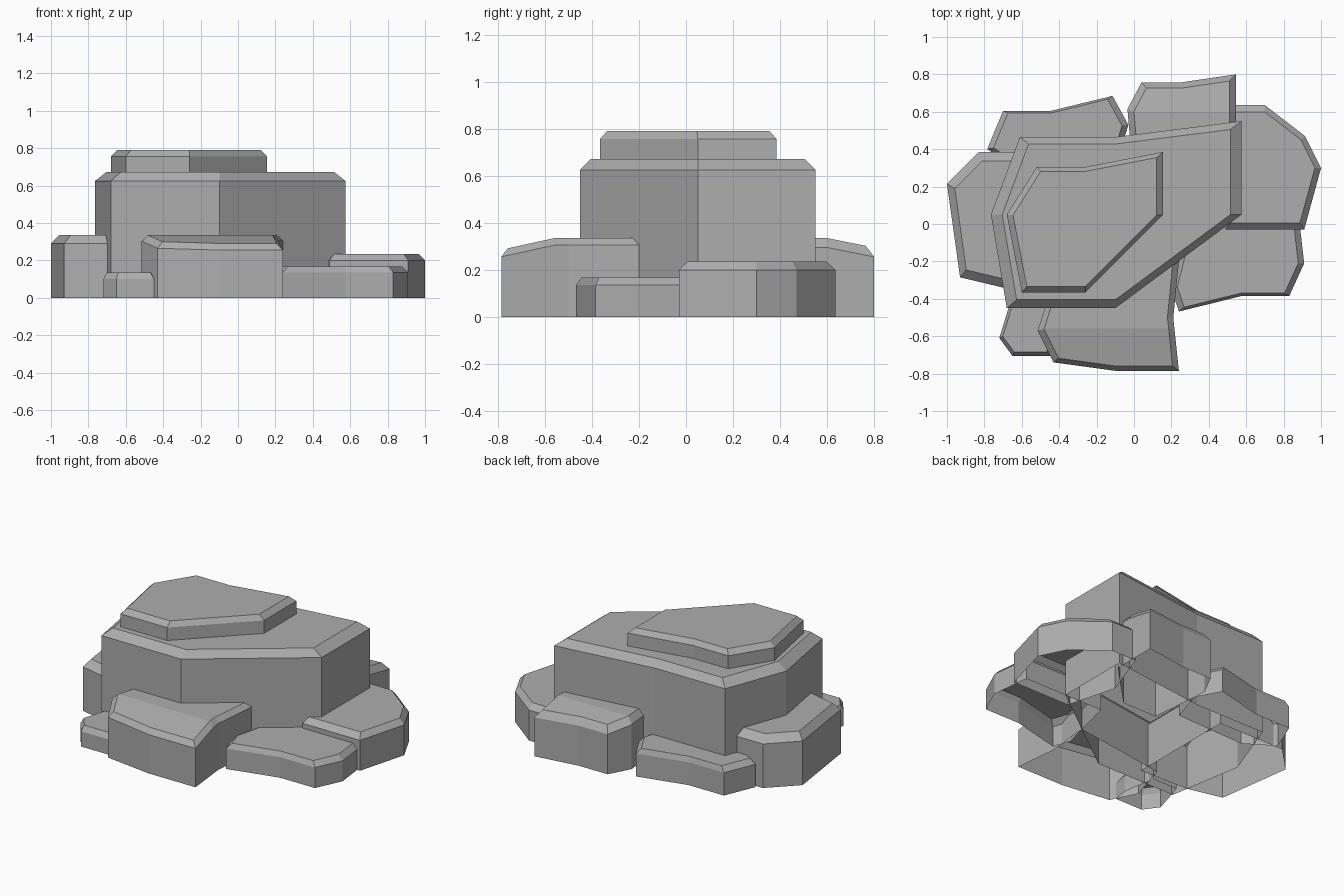
import bpy
import bmesh

cube = bpy.data.objects.get("Cube")
if cube:
    bpy.data.objects.remove(cube, do_unlink=True)

stone = bpy.data.materials.new("stone_grey")
stone.use_nodes = True
colour = (0.42, 0.42, 0.42, 1)
stone.diffuse_color = colour
stone.node_tree.nodes["Principled BSDF"].inputs["Base Color"].default_value = colour


def rock(name, outline, shoulder, top, inset=0.91, base=0.0, fold=None, slope=0.0):
    """Open-bottomed slab with a chamfered top; outline runs clockwise from above.
    Beyond the line y = fold, the top falls away outwards."""
    xs, ys = zip(*outline)
    cx, cy = (min(xs) + max(xs)) / 2, (min(ys) + max(ys)) / 2
    bm = bmesh.new()
    rings = []
    for z, s in ((base, 1), (shoulder, 1), (top, inset)):
        rings.append([bm.verts.new((cx + (x - cx) * s, cy + (y - cy) * s, z))
                      for x, y in outline])
    n = len(outline)
    for low, high in zip(rings, rings[1:]):
        for i in range(n):
            j = (i + 1) % n
            bm.faces.new((low[j], low[i], high[i], high[j]))
    bm.faces.new(rings[-1][::-1])

    # Fold the top down towards the outer side
    if fold is not None:
        bmesh.ops.bisect_plane(bm, geom=bm.verts[:] + bm.edges[:] + bm.faces[:],
                               plane_co=(0, fold, 0), plane_no=(0, 1, 0))
        side = 1 if fold > 0 else -1
        for v in bm.verts:
            if v.co.z > base + 0.01:
                v.co.z -= slope * max(0, side * (v.co.y - fold))

    mesh = bpy.data.meshes.new(name)
    bm.to_mesh(mesh)
    bm.free()
    mesh.materials.append(stone)
    obj = bpy.data.objects.new(name, mesh)
    bpy.context.collection.objects.link(obj)
    return obj


# Central stack
rock("main_rock", [(-.61, .465), (-.1, .465), (.575, .55), (.575, .05),
                   (-.1, -.45), (-.68, -.45), (-.765, .05)], .625, .672)
rock("top_slab", [(-.52, .305), (-.26, .305), (.155, .385), (.155, .05),
                  (-.26, -.365), (-.6, -.365), (-.68, .05)], .757, .79,
     inset=.92, base=.66)

# Front rocks
rock("front_rock", [(-.43, -.3), (-.1, -.25), (.24, -.2), (.21, -.5), (.24, -.785),
                    (-.1, -.785), (-.43, -.74), (-.515, -.57)], .305, .335,
     fold=-.56, slope=.22)
rock("front_pebble", [(-.65, -.38), (-.47, -.38), (-.435, -.6), (-.45, -.705),
                      (-.65, -.705), (-.72, -.61)], .1, .135, inset=.87)

# Side rocks
rock("left_rock", [(-.83, .385), (-.35, .385), (-.35, -.35), (-.7, -.34),
                   (-.93, -.285), (-1, .215)], .29, .335, inset=.87)
rock("right_rock", [(.52, .635), (.7, .635), (.915, .47), (1, .3),
                    (.91, -.03), (.49, -.03), (.4, .3)], .2, .235, inset=.89)
rock("right_low_rock", [(.3, .05), (.88, .05), (.91, -.21), (.83, -.385),
                        (.575, -.385), (.24, -.468), (.2, -.35)], .135, .168)

# Back rocks
rock("back_left_rock", [(-.7, .605), (-.445, .605), (-.115, .685), (-.03, .53),
                        (-.1, .3), (-.6, .28), (-.785, .4)], .15, .185)
rock("back_rock", [(.04, .757), (.25, .757), (.545, .8), (.545, .5),
                   (.25, .2), (0, .2), (-.035, .615)], .295, .335,
     inset=.88, fold=.6, slope=.2)
